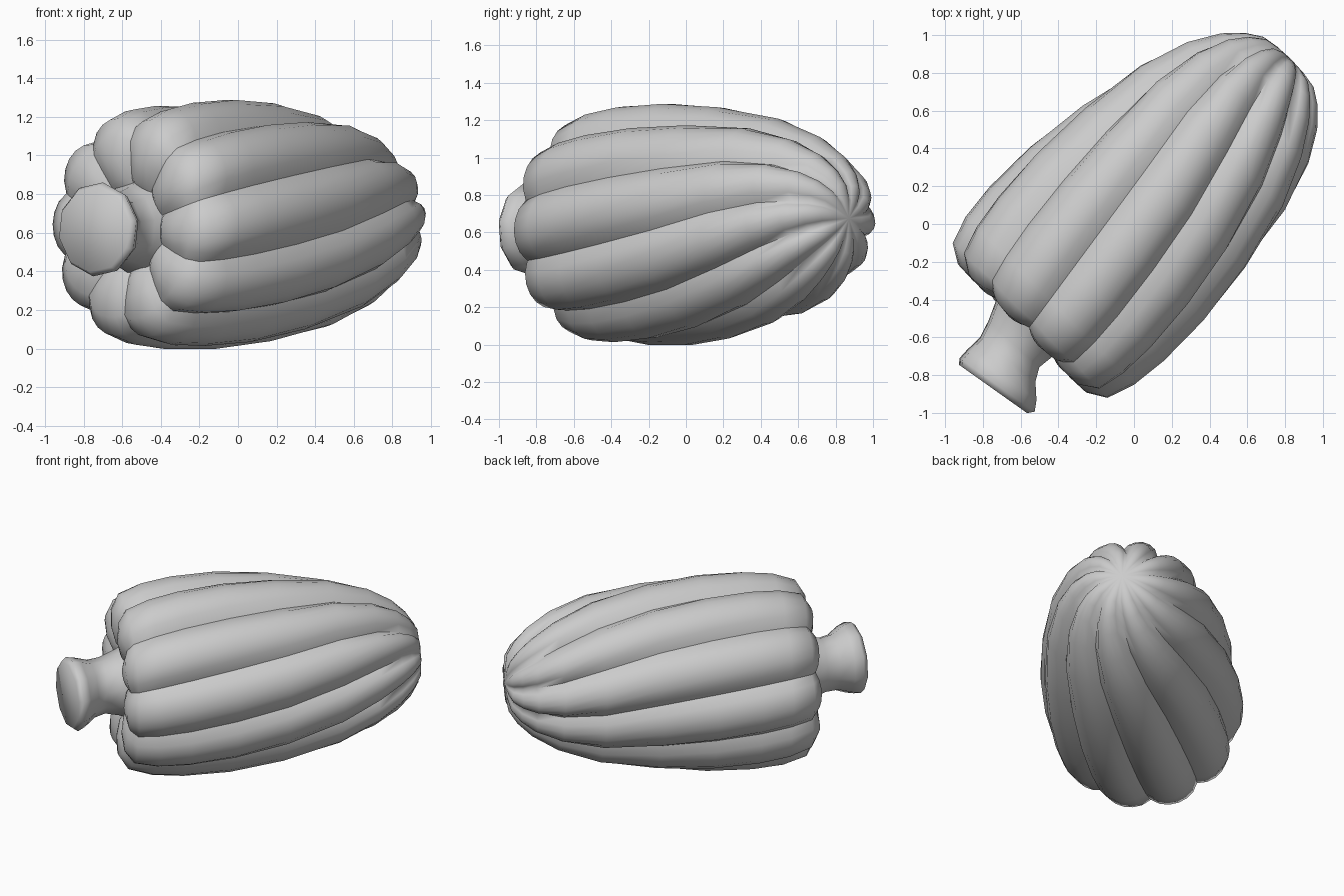
import bpy, bmesh, math
from mathutils import Vector

cube = bpy.data.objects.get("Cube")
if cube:
    bpy.data.objects.remove(cube)

RIBS = 10
STEPS = 6            # faces across one rib
DIAG = math.sqrt(0.5)

grey = bpy.data.materials.new("plain grey")
grey.use_nodes = True
grey.diffuse_color = (0.6, 0.6, 0.6, 1)
grey.node_tree.nodes["Principled BSDF"].inputs["Base Color"].default_value = (0.6, 0.6, 0.6, 1)


def place(u, v, h):
    """u runs along the fruit from stem to tip, v across it, h upward."""
    return Vector(((u + v) * DIAG, (u - v) * DIAG, 0.645 + 0.025 * u + h))


def loft(name, rings, is_sharp, start_cap=False, tip=None):
    """Skin closed rings of points; is_sharp(ring, column) picks crease edges."""
    bm = bmesh.new()
    rows = [[bm.verts.new(p) for p in ring] for ring in rings]
    n = len(rows[0])
    for a, b in zip(rows, rows[1:]):
        for j in range(n):
            k = (j + 1) % n
            bm.faces.new((a[j], a[k], b[k], b[j]))
    if start_cap:
        bm.faces.new(rows[0][::-1])
    if tip:
        end = bm.verts.new(tip)
        for j in range(n):
            bm.faces.new((rows[-1][j], rows[-1][(j + 1) % n], end))
    for f in bm.faces:
        f.smooth = True
    for i, row in enumerate(rows[:-1]):
        for j in range(n):
            if is_sharp(i, j):
                bm.edges.get((row[j], rows[i + 1][j])).smooth = False
    bmesh.ops.recalc_face_normals(bm, faces=bm.faces)
    mesh = bpy.data.meshes.new(name)
    bm.to_mesh(mesh)
    bm.free()
    mesh.materials.append(grey)
    obj = bpy.data.objects.new(name, mesh)
    bpy.context.collection.objects.link(obj)


# Ribbed body: position and radius of each ring on the rib crest and in the groove
crest = [(-.745, .20), (-.79, .255), (-.815, .36), (-.81, .48), (-.75, .58), (-.60, .63),
         (-.40, .653), (-.10, .655), (.25, .62), (.62, .55), (.88, .455), (1.04, .36),
         (1.13, .275), (1.185, .19), (1.20, .10)]
groove = [(-.735, .20), (-.76, .26), (-.775, .36), (-.78, .45), (-.74, .52), (-.60, .555),
          (-.40, .575), (-.10, .575), (.25, .55), (.62, .485), (.88, .385), (1.04, .285),
          (1.12, .215), (1.165, .16), (1.195, .10)]


def body_ring(c, g):
    ring = []
    # the ribs twist gently, more so toward the tip
    twist = math.radians(-20 + 15 * (c[0] + 0.757) + 12 * max(0, c[0]) ** 2)
    for j in range(RIBS * STEPS):
        w = math.sin(math.pi * (j % STEPS) / STEPS) ** 0.75
        u = g[0] + (c[0] - g[0]) * w
        r = g[1] + (c[1] - g[1]) * w
        a = twist + math.tau * j / (RIBS * STEPS)
        ring.append(place(u, r * math.cos(a) - 0.028, r * math.sin(a)))
    return ring


loft("ribbed_body", [body_ring(c, g) for c, g in zip(crest, groove)],
     lambda i, j: j % STEPS == 0 and i < 11, tip=place(1.205, -0.028, 0))

# Flared stem, bending to one side: position, sideways offset, radius, slant
stem = [(-1.145, .09, .222, .17), (-1.115, .09, .245, .17), (-1.06, .07, .228, .16),
        (-.98, .035, .19, .11), (-.90, .0, .185, .05), (-.80, -.02, .215, 0),
        (-.70, -.028, .26, 0)]
SIDES = 10


def stem_ring(u, v, r, slant):
    ring = []
    for j in range(SIDES):
        a = math.tau * (j + 0.3) / SIDES
        side = r * math.cos(a)
        ring.append(place(u + side * slant, v + side, r * math.sin(a)))
    return ring


loft("stem", [stem_ring(*s) for s in stem], lambda i, j: False, start_cap=True)
